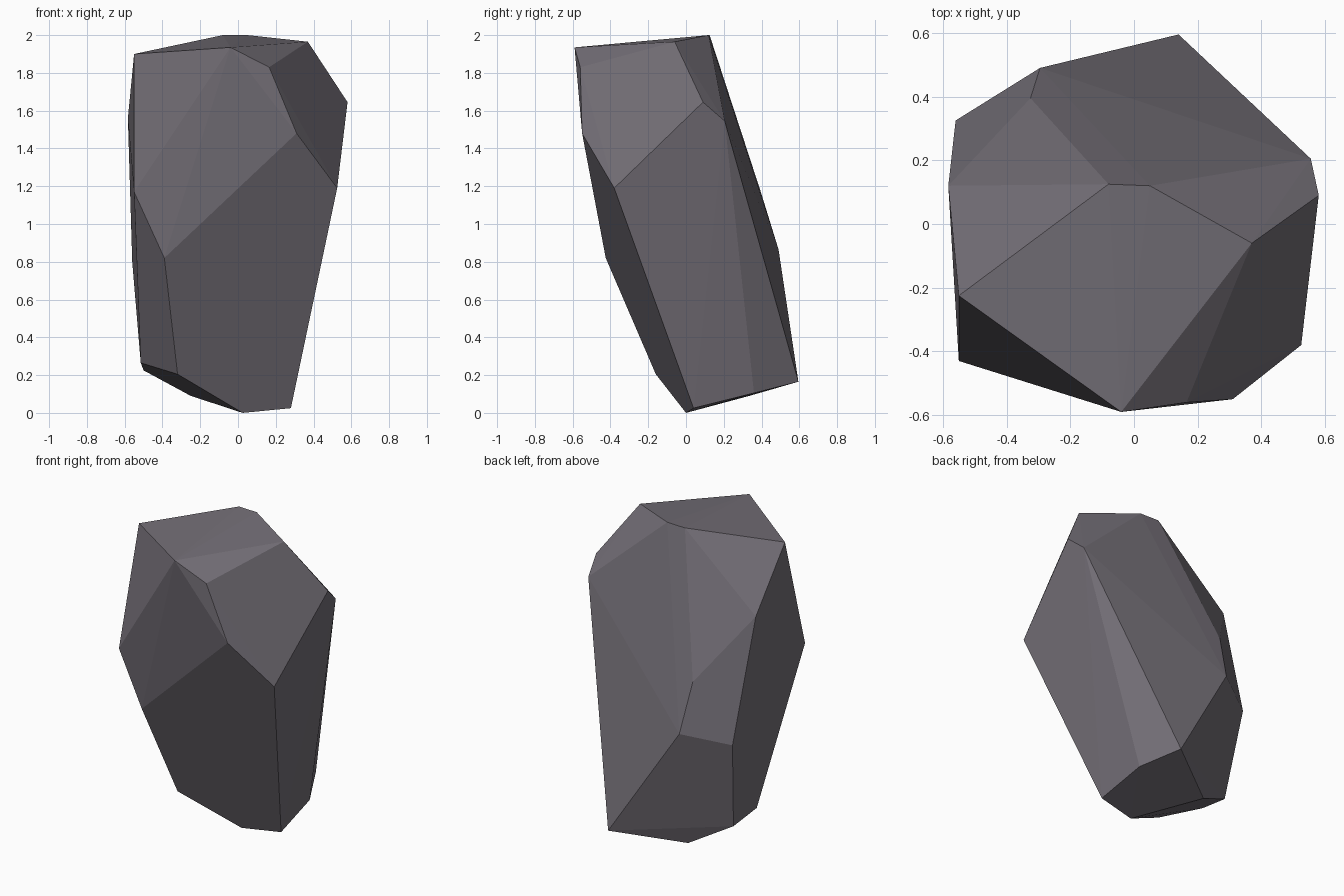
import bpy, bmesh, math

# Corner points of the faceted stone, grouped from base to crown
base = [(0.025, 0.0, 0.0), (0.28, 0.04, 0.025), (0.26, 0.36, 0.105),
        (0.14, 0.595, 0.165), (-0.25, 0.335, 0.09), (-0.50, 0.23, 0.225),
        (-0.515, 0.013, 0.265), (-0.32, -0.16, 0.205)]
middle = [(-0.39, -0.425, 0.82), (-0.55, -0.43, 1.17), (0.525, -0.38, 1.19),
          (0.31, -0.55, 1.48), (0.58, 0.09, 1.645), (0.555, 0.205, 1.545),
          (-0.295, 0.49, 0.865), (-0.325, 0.395, 1.173),
          (-0.56, 0.325, 0.80), (-0.583, 0.12, 1.56)]
crown = [(-0.55, -0.225, 1.90), (-0.04, -0.59, 1.935), (0.165, -0.56, 1.83),
         (0.37, -0.06, 1.965), (-0.08, 0.125, 2.0), (0.05, 0.12, 2.0)]

# Wrap the corners in a convex skin and merge near-coplanar triangles
bm = bmesh.new()
for p in base + middle + crown:
    bm.verts.new(p)
bmesh.ops.convex_hull(bm, input=bm.verts[:])
bmesh.ops.dissolve_limit(bm, angle_limit=math.radians(2.5),
                         verts=bm.verts[:], edges=bm.edges[:])
bmesh.ops.recalc_face_normals(bm, faces=bm.faces[:])
mesh = bpy.data.meshes.new("rock")
bm.to_mesh(mesh)
bm.free()

# Single stone colour, flat shaded
stone = bpy.data.materials.new("grey_stone")
stone.diffuse_color = (0.17, 0.155, 0.18, 1.0)
mesh.materials.append(stone)
rock = bpy.data.objects.new("rock", mesh)
bpy.context.collection.objects.link(rock)
